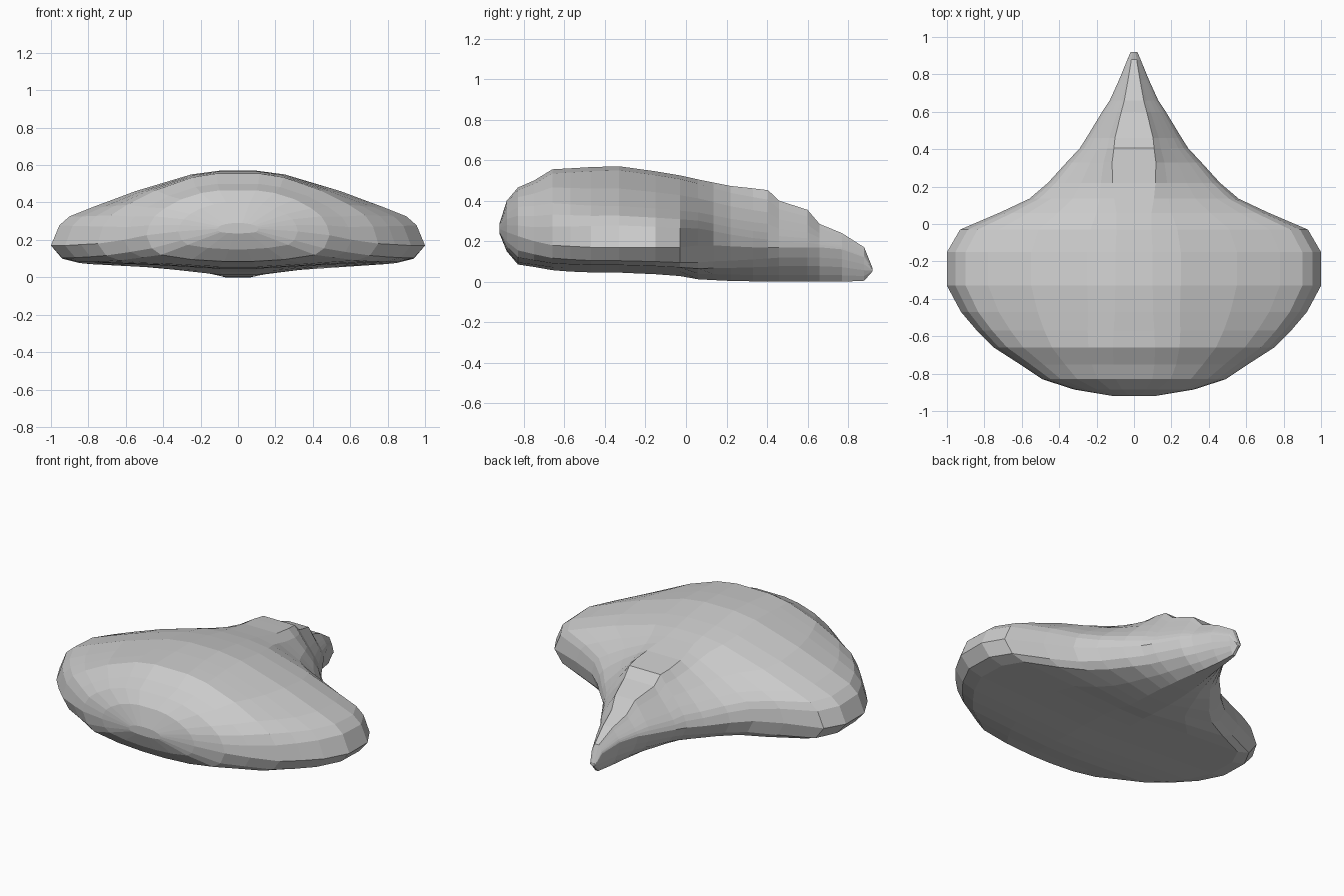
import bpy, bmesh

# Half cross-sections, top centre to bottom centre: (width fraction, height fraction from rim)
FRONT = [(.2, 1), (.4, .94), (.62, .8), (.8, .6), (.91, .42), (.97, .22), (1, 0),
         (.94, -.5), (.84, -.75), (.5, -.93), (.15, -1)]
BODY = [(.1, 1), (.25, .95), (.55, .725), (.78, .51), (.9, .39), (.955, .27), (1, 0),
        (.94, -.53), (.85, -.7), (.45, -.84), (.1, -1)]
TAIL = [(.4, 1), (.52, .82), (.68, .6), (.82, .4), (.92, .24), (.97, .12), (1, 0),
        (.9, -.3), (.76, -.55), (.52, -.8), (.25, -1)]

# Stations along the body: y, half width, top z, rim z, bottom z, blend (-1 front, 0 body, 1 tail)
STATIONS = [
    (-.92, .11, .29, .26, .235, -1),
    (-.885, .32, .40, .245, .15, -1),
    (-.83, .49, .465, .225, .085, -1),
    (-.75, .61, .50, .20, .073, -.8),
    (-.66, .75, .555, .18, .057, -.5),
    (-.57, .84, .56, .175, .05, -.3),
    (-.47, .925, .566, .17, .046, -.1),
    (-.33, 1.0, .57, .17, .045, 0),
    (-.15, 1.0, .545, .17, .037, 0),
    (-.03, .93, .525, .17, .028, 0),
    (.06, .72, .505, .18, .012, .1),
    (.135, .56, .49, .18, .008, .3),
    (.22, .46, .473, .175, .004, .5),
    (.33, .36, .461, .17, .002, .75),
    (.405, .29, .452, .17, 0, .9),
    (.46, .255, .40, .17, 0, 1),
    (.60, .17, .355, .17, 0, 1),
    (.66, .13, .285, .17, 0, 1),
    (.77, .08, .24, .16, 0, 1),
    (.88, .035, .17, .12, .005, 1),
    (.92, .018, .07, .06, .05, 1),
]


def ring(bm, y, w, top, rim, low, k):
    """One mirrored, closed cross-section."""
    other = TAIL if k > 0 else FRONT
    half = []
    for (u0, v0), (u1, v1) in zip(BODY, other):
        u = u0 + (u1 - u0) * abs(k)
        v = v0 + (v1 - v0) * abs(k)
        half.append((u * w, rim + v * ((top - rim) if v > 0 else (rim - low))))
    pts = half + [(-x, z) for x, z in reversed(half)]
    return [bm.verts.new((x, y, z)) for x, z in pts]


# Shell body with tapering tail, lofted from front to back
bm = bmesh.new()
rings = [ring(bm, *s) for s in STATIONS]
n = len(rings[0])
for a, b in zip(rings, rings[1:]):
    for i in range(n):
        j = (i + 1) % n
        bm.faces.new((a[i], a[j], b[j], b[i]))
bm.faces.new(rings[0])
bm.faces.new(rings[-1])
bmesh.ops.recalc_face_normals(bm, faces=bm.faces)
mesh = bpy.data.meshes.new("shell_body")
bm.to_mesh(mesh)
bm.free()
bpy.context.collection.objects.link(bpy.data.objects.new("shell_body", mesh))
